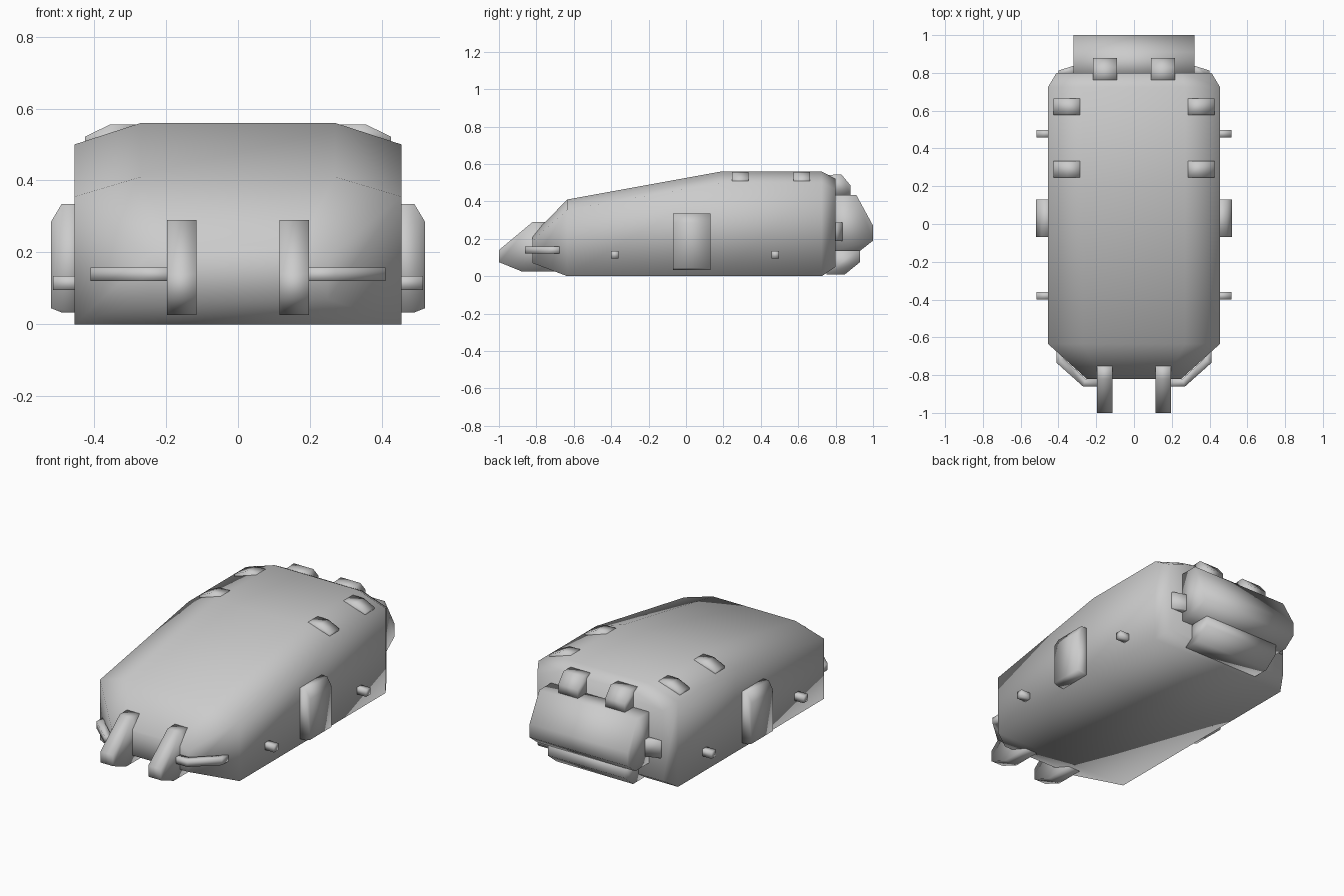
import bpy, bmesh


def loft(name, rings):
    """Closed solid through rings of equal point count, smooth shaded."""
    bm = bmesh.new()
    loops = [[bm.verts.new(p) for p in ring] for ring in rings]
    n = len(loops[0])
    for a, b in zip(loops, loops[1:]):
        for i in range(n):
            j = (i + 1) % n
            bm.faces.new((a[i], a[j], b[j], b[i]))
    bm.faces.new(loops[0])
    bm.faces.new(loops[-1])
    bmesh.ops.recalc_face_normals(bm, faces=bm.faces)
    for f in bm.faces:
        f.smooth = True
    me = bpy.data.meshes.new(name)
    bm.to_mesh(me)
    bm.free()
    ob = bpy.data.objects.new(name, me)
    bpy.context.collection.objects.link(ob)
    return ob


def along_x(name, yz, x0, x1):
    return loft(name, [[(x, y, z) for y, z in yz] for x in (x0, x1)])


def along_y(name, xz, y0, y1):
    return loft(name, [[(x, y, z) for x, z in xz] for y in (y0, y1)])


def mirror(ob):
    ob.modifiers.new("mirror", 'MIRROR').use_axis = (True, False, False)
    return ob


# Hull: cross-sections (y, half width, base z, shoulder z, top half width, top z)
sections = [
    (-0.82, 0.25, 0.07, 0.19, 0.17, 0.22),
    (-0.635, 0.455, 0.0, 0.355, 0.27, 0.41),
    (0.19, 0.455, 0.0, 0.50, 0.27, 0.56),
    (0.725, 0.455, 0.0, 0.50, 0.27, 0.56),
    (0.80, 0.41, 0.05, 0.465, 0.25, 0.52),
]
loft("hull", [[(-w, y, b), (w, y, b), (w, y, s), (t, y, h), (-t, y, h), (-w, y, s)]
              for y, w, b, s, t, h in sections])

# Side pods
mirror(along_y("side_pod", [(0.43, 0.335), (0.49, 0.335), (0.52, 0.285),
                            (0.52, 0.045), (0.49, 0.033), (0.43, 0.033)], -0.07, 0.13))

# Side pegs
for i, y in enumerate((-0.38, 0.478)):
    mirror(along_y(f"side_peg_{i}", [(0.42, 0.095), (0.515, 0.095),
                                     (0.515, 0.135), (0.42, 0.135)], y - 0.02, y + 0.02))

# Roof lugs
for i, y in enumerate((0.29, 0.62)):
    mirror(along_y(f"roof_lug_{i}", [(0.285, 0.51), (0.285, 0.556), (0.355, 0.556),
                                     (0.425, 0.522), (0.425, 0.49)], y - 0.044, y + 0.044))

# Front hooks
mirror(along_x("front_hook", [(-0.75, 0.29), (-0.82, 0.29), (-1.0, 0.14), (-1.0, 0.075),
                              (-0.88, 0.026), (-0.70, 0.026)], 0.115, 0.197))

# Front bumper bars: outer and inner corners along the bend
bar = [((0.16, -0.86), (0.16, -0.82)), ((0.27, -0.86), (0.255, -0.82)),
       ((0.41, -0.735), (0.37, -0.715)), ((0.41, -0.665), (0.37, -0.665))]
mirror(loft("bumper_bar", [[(*o, 0.12), (*o, 0.158), (*n, 0.158), (*n, 0.12)] for o, n in bar]))

# Rear housing and the smaller casing under it
along_x("rear_housing", [(0.77, 0.435), (0.91, 0.435), (1.0, 0.27), (1.0, 0.19),
                         (0.93, 0.135), (0.77, 0.135)], -0.32, 0.32)
along_x("rear_lower_casing", [(0.75, 0.15), (0.93, 0.15), (0.93, 0.075),
                              (0.85, 0.01), (0.75, 0.01)], -0.25, 0.25)

# Brackets beside the rear housing
mirror(loft("rear_bracket", [[(0.30, 0.78, z), (0.30, 0.84, z), (0.32, 0.838, z),
                              (0.40, 0.812, z), (0.40, 0.78, z)] for z in (0.187, 0.287)]))

# Rear lamps
mirror(along_x("rear_lamp", [(0.75, 0.43), (0.75, 0.54), (0.83, 0.545),
                             (0.88, 0.485), (0.88, 0.43)], 0.09, 0.217))
